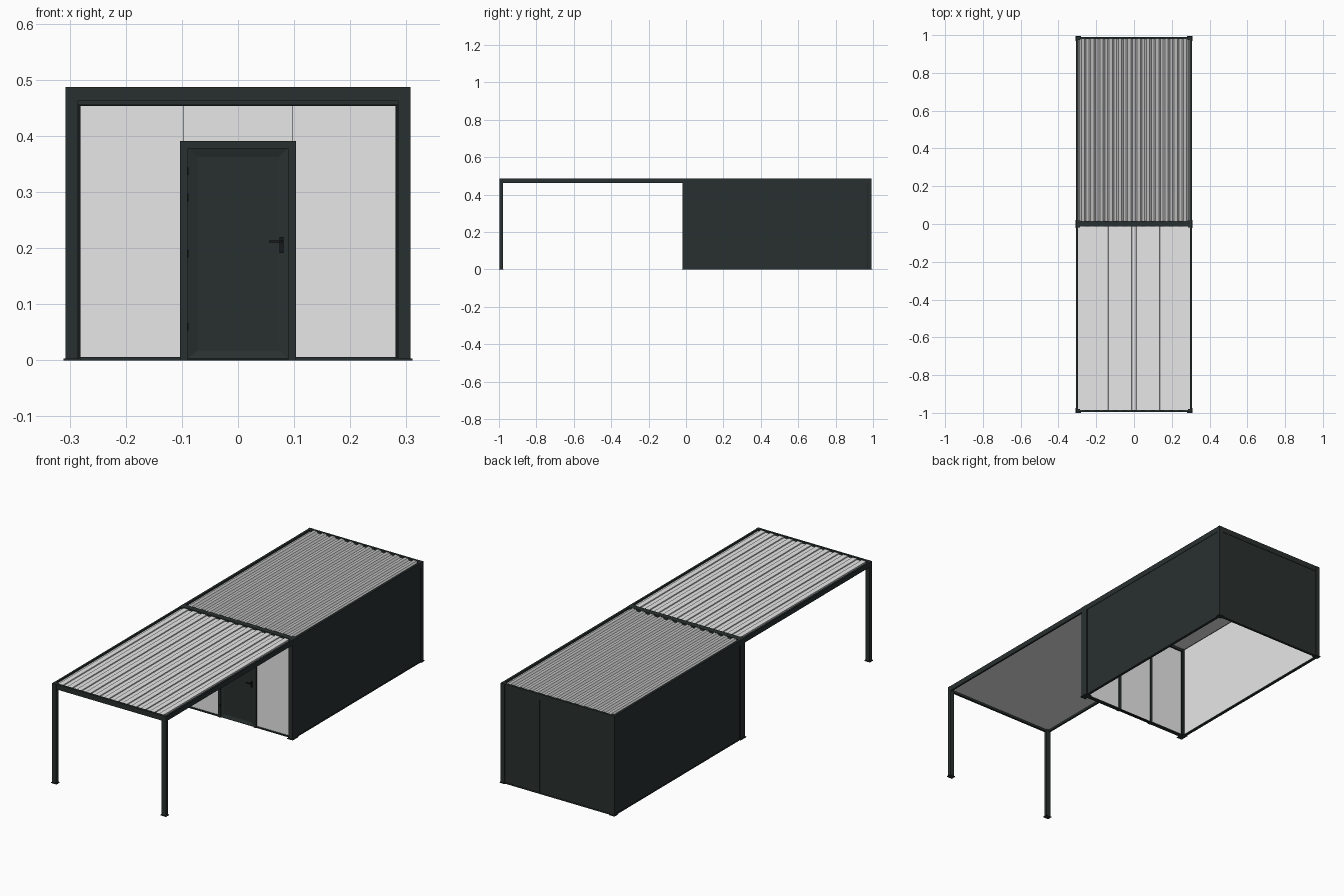
import bpy
import bmesh

if "Cube" in bpy.data.objects:
    bpy.data.objects.remove(bpy.data.objects["Cube"], do_unlink=True)


def material(name, rgb):
    m = bpy.data.materials.new(name)
    m.use_nodes = True
    m.diffuse_color = (*rgb, 1)
    bsdf = m.node_tree.nodes["Principled BSDF"]
    bsdf.inputs["Base Color"].default_value = (*rgb, 1)
    bsdf.inputs["Roughness"].default_value = 0.7
    return m


DARK = material("anthracite", (0.022, 0.030, 0.029))
LIGHT = material("light_panel", (0.8, 0.8, 0.8))
ROOF = material("roof_sheet_grey", (0.5, 0.5, 0.5))
BLACK = material("black_trim", (0.008, 0.01, 0.01))

W = 0.307      # half width
H = 0.487      # overall height
BACK = 0.992
FRONT = -0.996


def finish(name, bm, mat):
    bmesh.ops.recalc_face_normals(bm, faces=bm.faces)
    mesh = bpy.data.meshes.new(name)
    bm.to_mesh(mesh)
    bm.free()
    mesh.materials.append(mat)
    ob = bpy.data.objects.new(name, mesh)
    bpy.context.scene.collection.objects.link(ob)
    return ob


def box(name, x, y, z, mat=DARK):
    """Box from (min, max) pairs."""
    bm = bmesh.new()
    bmesh.ops.create_cube(bm, size=1)
    for v in bm.verts:
        for i, (a, b) in enumerate((x, y, z)):
            v.co[i] = (a + b) / 2 + v.co[i] * (b - a)
    return finish(name, bm, mat)


def pair(name, x, y, z, mat=DARK):
    """Box on the left (+x) and its mirror on the right."""
    box("left_" + name, x, y, z, mat)
    box("right_" + name, (-x[1], -x[0]), y, z, mat)


def ribbed_sheet(name, half, y, base, low, high, ribs, slope, crest, mat):
    """Trapezoid ribs along y over a flat underside."""
    pitch = 2 * half / ribs
    profile = [(-half, base), (-half, low)]
    for i in range(ribs):
        c = -half + (i + 0.5) * pitch
        a = crest * pitch / 2
        profile += [(c - a - slope, low), (c - a, high), (c + a, high), (c + a + slope, low)]
    profile += [(half, low), (half, base)]
    bm = bmesh.new()
    face = bm.faces.new([bm.verts.new((px, y[0], pz)) for px, pz in profile])
    ext = bmesh.ops.extrude_face_region(bm, geom=[face])
    moved = [v for v in ext["geom"] if isinstance(v, bmesh.types.BMVert)]
    bmesh.ops.translate(bm, verts=moved, vec=(0, y[1] - y[0], 0))
    return finish(name, bm, mat)


# Posts and their foot plates
for label, y0, y1 in (("canopy", FRONT, FRONT + 0.017),
                      ("front", -0.018, 0.018),
                      ("back", BACK - 0.018, BACK)):
    pair(label + "_post", (W - 0.022, W), (y0, y1), (0, H))
    pair(label + "_foot", (W - 0.026, W + 0.004), (y0 - 0.004, y1 + 0.004), (0, 0.003))

# Roof beams
pair("canopy_side_beam", (W - 0.010, W - 0.001), (FRONT, 0), (H - 0.025, H))
pair("room_side_beam", (W - 0.012, W - 0.001), (0, BACK), (H - 0.027, H))
box("canopy_front_beam", (-W, W), (FRONT + 0.001, FRONT + 0.012), (H - 0.025, H))
box("room_front_beam", (-W, W), (-0.012, 0.016), (H - 0.032, H))
box("room_back_beam", (-W, W), (BACK - 0.012, BACK - 0.001), (H - 0.027, H))

# Bottom rails
pair("bottom_rail", (W - 0.014, W - 0.001), (0, BACK), (0, 0.006))
box("back_bottom_rail", (-W, W), (BACK - 0.014, BACK - 0.001), (0, 0.006))
pair("front_bottom_rail", (0.10, W), (-0.006, 0.012), (0, 0.006))

# Side and back walls: dark outside, light inside
top = H - 0.025
pair("wall_outer", (W - 0.007, W - 0.003), (0.017, BACK - 0.016), (0.005, top))
pair("wall_lining", (W - 0.013, W - 0.007), (0.017, BACK - 0.010), (0.006, top), LIGHT)
box("back_wall_lining", (-W + 0.010, W - 0.010), (BACK - 0.012, BACK - 0.007), (0.006, top), LIGHT)
box("back_wall_backing", (-W + 0.010, W - 0.010), (BACK - 0.007, BACK - 0.005), (0.005, top), BLACK)
box("back_wall_middle", (-0.097, 0.097), (BACK - 0.006, BACK - 0.003), (0.005, top))
pair("back_wall_panel", (0.099, W - 0.010), (BACK - 0.006, BACK - 0.003), (0.005, top))
# Shadow gaps beside the side walls
for y in (0.019, BACK - 0.020):
    pair("wall_joint", (W - 0.004, W - 0.0025), (y - 0.001, y + 0.001), (0.005, top), BLACK)

# Front wall panels around the door
pair("front_panel", (0.097, W - 0.022), (0, 0.010), (0.006, H - 0.032), LIGHT)
box("panel_over_door", (-0.096, 0.096), (0, 0.010), (0.385, H - 0.032), LIGHT)
pair("front_panel_joint", (0.096, 0.097), (0.001, 0.009), (0.385, H - 0.032), BLACK)
pair("front_panel_trim", (W - 0.026, W - 0.022), (-0.003, 0.012), (0.006, H - 0.032), BLACK)
box("front_top_trim", (-W + 0.022, W - 0.022), (-0.003, 0.012), (H - 0.034, H - 0.031), BLACK)

# Door frame and leaf
pair("door_jamb", (0.089, 0.103), (-0.009, 0.014), (0, 0.391))
box("door_head", (-0.103, 0.103), (-0.009, 0.014), (0.378, 0.391))
box("door_sill", (-0.09, 0.09), (-0.004, 0.012), (0, 0.004), BLACK)
box("door_lining", (-0.089, 0.089), (0.004, 0.010), (0.004, 0.378), LIGHT)

# Leaf with a sloping recessed border
bm = bmesh.new()
loops = []
for hx, z0, z1, y in ((0.089, 0.004, 0.378, -0.006), (0.072, 0.017, 0.362, -0.001)):
    loops.append([bm.verts.new(p) for p in ((-hx, y, z0), (hx, y, z0), (hx, y, z1), (-hx, y, z1))])
outer, inner = loops
bm.faces.new(inner)
for i in range(4):
    j = (i + 1) % 4
    bm.faces.new((outer[i], outer[j], inner[j], inner[i]))
rim = [e for e in bm.edges if e.is_boundary]
back = bmesh.ops.extrude_edge_only(bm, edges=rim)
for v in back["geom"]:
    if isinstance(v, bmesh.types.BMVert):
        v.co.y = 0.004
finish("door_leaf", bm, DARK)

# Hinges, lock plate and lever
for i, z in enumerate((0.06, 0.19, 0.29, 0.337)):
    box("hinge_%d" % (i + 1), (-0.091, -0.088), (-0.012, -0.004), (z - 0.007, z + 0.007), BLACK)
box("lock_plate", (0.074, 0.081), (-0.008, -0.004), (0.191, 0.220), BLACK)
box("handle_neck", (0.075, 0.080), (-0.016, -0.006), (0.209, 0.214), BLACK)
box("handle_lever", (0.055, 0.080), (-0.018, -0.014), (0.210, 0.214), BLACK)

# Ribbed roofs, and the light ceiling of the room
ribbed_sheet("canopy_roof", W - 0.010, (FRONT + 0.012, -0.012),
             H - 0.015, H - 0.008, H - 0.003, 12, 0.0005, 0.5, LIGHT)
ribbed_sheet("room_roof", W - 0.012, (0.016, BACK - 0.012),
             H - 0.013, H - 0.009, H - 0.001, 12, 0.009, 0.35, ROOF)
box("ceiling", (-W + 0.012, W - 0.012), (0.010, BACK - 0.012), (H - 0.020, H - 0.013), LIGHT)
